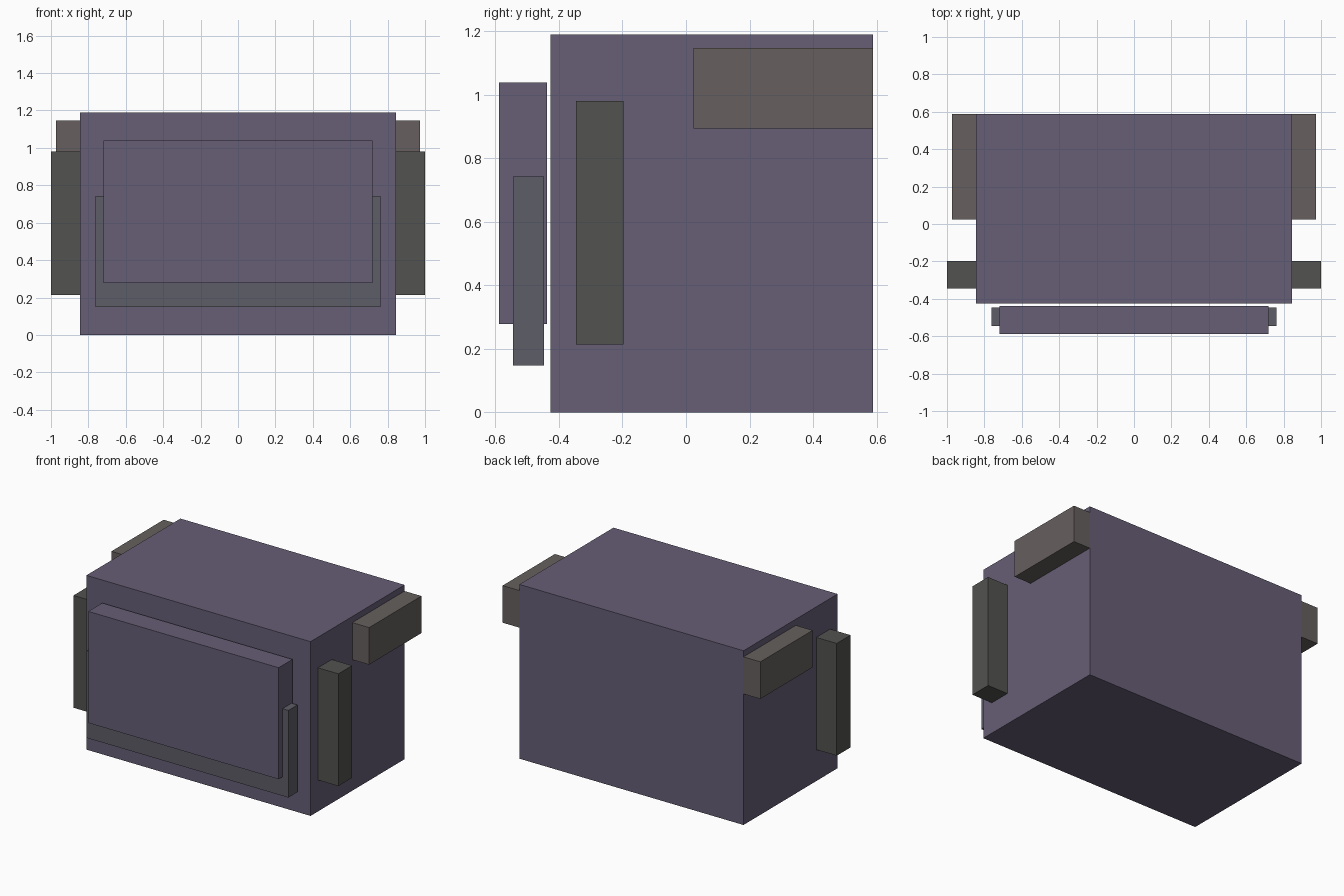
import bpy

if "Cube" in bpy.data.objects:
    bpy.data.objects.remove(bpy.data.objects["Cube"])


def material(name, rgb):
    mat = bpy.data.materials.new(name)
    mat.diffuse_color = (*rgb, 1.0)
    mat.use_nodes = True
    mat.node_tree.nodes["Principled BSDF"].inputs["Base Color"].default_value = mat.diffuse_color
    return mat


def box(name, half_x, y0, y1, z0, z1, mat):
    """Box symmetric about x = 0, with the given y and z limits."""
    bpy.ops.mesh.primitive_cube_add(size=1, location=(0, (y0 + y1) / 2, (z0 + z1) / 2))
    obj = bpy.context.object
    obj.name = name
    obj.scale = (2 * half_x, y1 - y0, z1 - z0)
    bpy.ops.object.transform_apply(location=False, rotation=False, scale=True)
    obj.data.materials.append(mat)
    return obj


purple = material("purple", (0.135, 0.112, 0.18))
slate = material("slate", (0.11, 0.11, 0.135))
dark = material("dark_grey", (0.084, 0.084, 0.08))
warm = material("warm_grey", (0.133, 0.117, 0.112))

# Main block
box("body", 0.846, -0.426, 0.588, 0.0, 1.189, purple)
# Floating front plate and the frame running through it
box("front_panel", 0.718, -0.588, -0.438, 0.278, 1.039, purple)
box("front_frame", 0.762, -0.545, -0.447, 0.148, 0.743, slate)
# Bars passing through the body and showing on both sides
box("side_post", 1.0, -0.346, -0.197, 0.214, 0.98, dark)
box("rear_beam", 0.973, 0.024, 0.588, 0.894, 1.147, warm)
